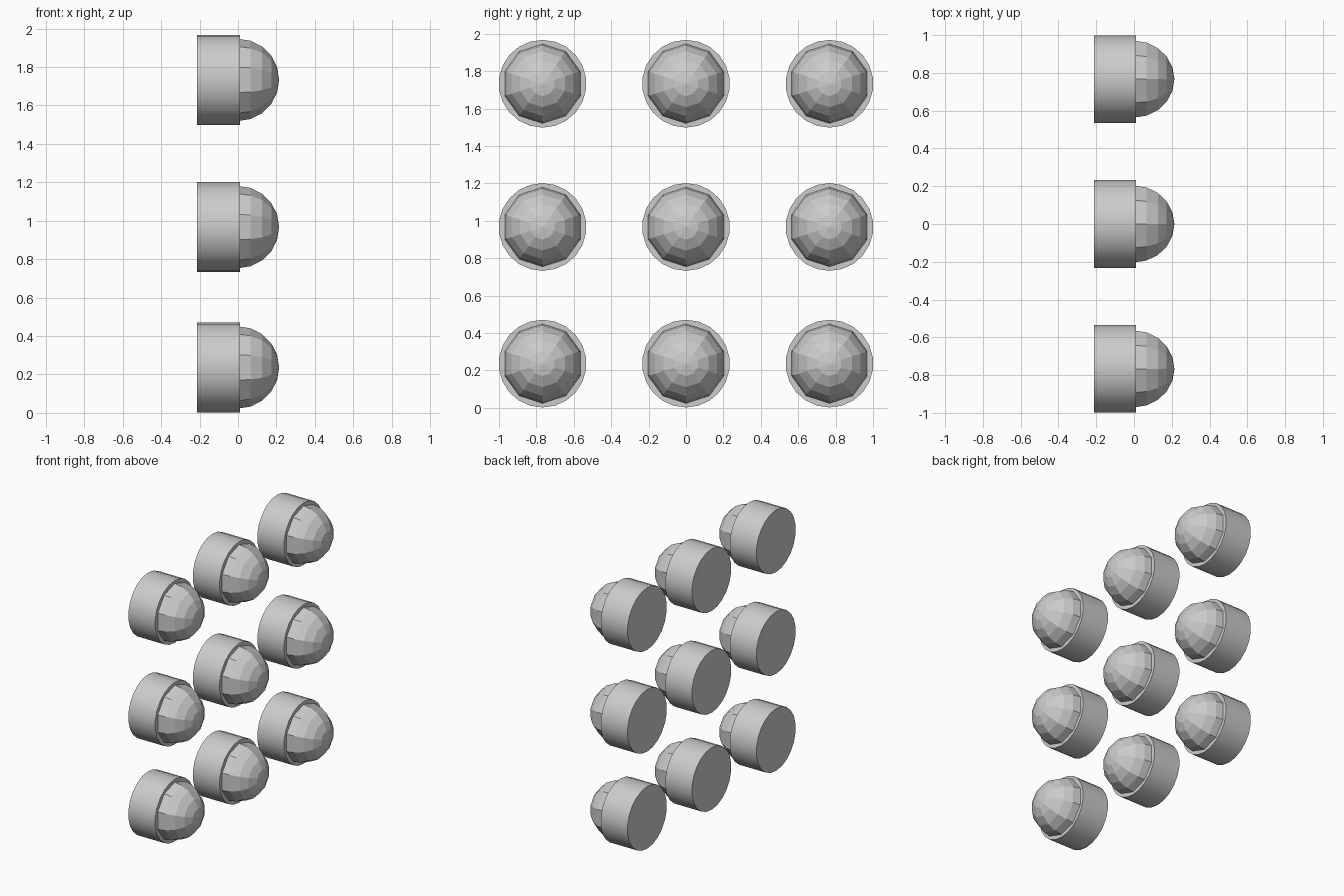
import bpy, math

if "Cube" in bpy.data.objects:
    bpy.data.objects.remove(bpy.data.objects["Cube"])

R_CUP, R_DOME = 0.2345, 0.214
X_BACK, X_FRONT = -0.213, 0.01
CUP_SIDES, DOME_SIDES, DOME_RINGS = 22, 10, 5


def lathe(name, profile, sides, y, z):
    """Revolve (x, radius) points about an x-parallel axis, first vertex at the top."""
    verts, faces = [], []
    for x, r in profile:
        for i in range(sides):
            a = 2 * math.pi * i / sides
            verts.append((x, -r * math.sin(a), r * math.cos(a)))
    for k in range(len(profile) - 1):
        for i in range(sides):
            j = (i + 1) % sides
            faces.append((k * sides + i, k * sides + j,
                          (k + 1) * sides + j, (k + 1) * sides + i))
    last = (len(profile) - 1) * sides
    faces.append(tuple(reversed(range(sides))))
    if name.startswith("dome"):
        # Close the dome with a fan to its pole
        verts.append((R_DOME, 0, 0))
        tip = len(verts) - 1
        faces += [(last + i, last + (i + 1) % sides, tip) for i in range(sides)]
    else:
        faces.append(tuple(range(last, last + sides)))
    mesh = bpy.data.meshes.new(name)
    mesh.from_pydata(verts, [], faces)
    mesh.update()
    ob = bpy.data.objects.new(name, mesh)
    ob.location = (0, y, z)
    bpy.context.collection.objects.link(ob)
    return ob


# Quarter-circle profile from equator to just before the pole
steps = [math.radians(90 * k / DOME_RINGS) for k in range(DOME_RINGS)]
dome_profile = [(R_DOME * math.sin(a), R_DOME * math.cos(a)) for a in steps]
cup_profile = [(X_BACK, R_CUP), (X_FRONT, R_CUP)]

# Three by three grid of domed studs
for row, z in enumerate((0.2365, 0.967, 1.733)):
    for col, y in enumerate((-0.767, 0.0, 0.767)):
        tag = f"_{row + 1}_{col + 1}"
        cup = lathe("cup" + tag, cup_profile, CUP_SIDES, y, z)
        lathe("dome" + tag, dome_profile, DOME_SIDES, y, z)
        # Smooth side wall, sharp rims
        bpy.ops.object.select_all(action='DESELECT')
        cup.select_set(True)
        bpy.context.view_layer.objects.active = cup
        bpy.ops.object.shade_smooth_by_angle(angle=math.radians(30))
